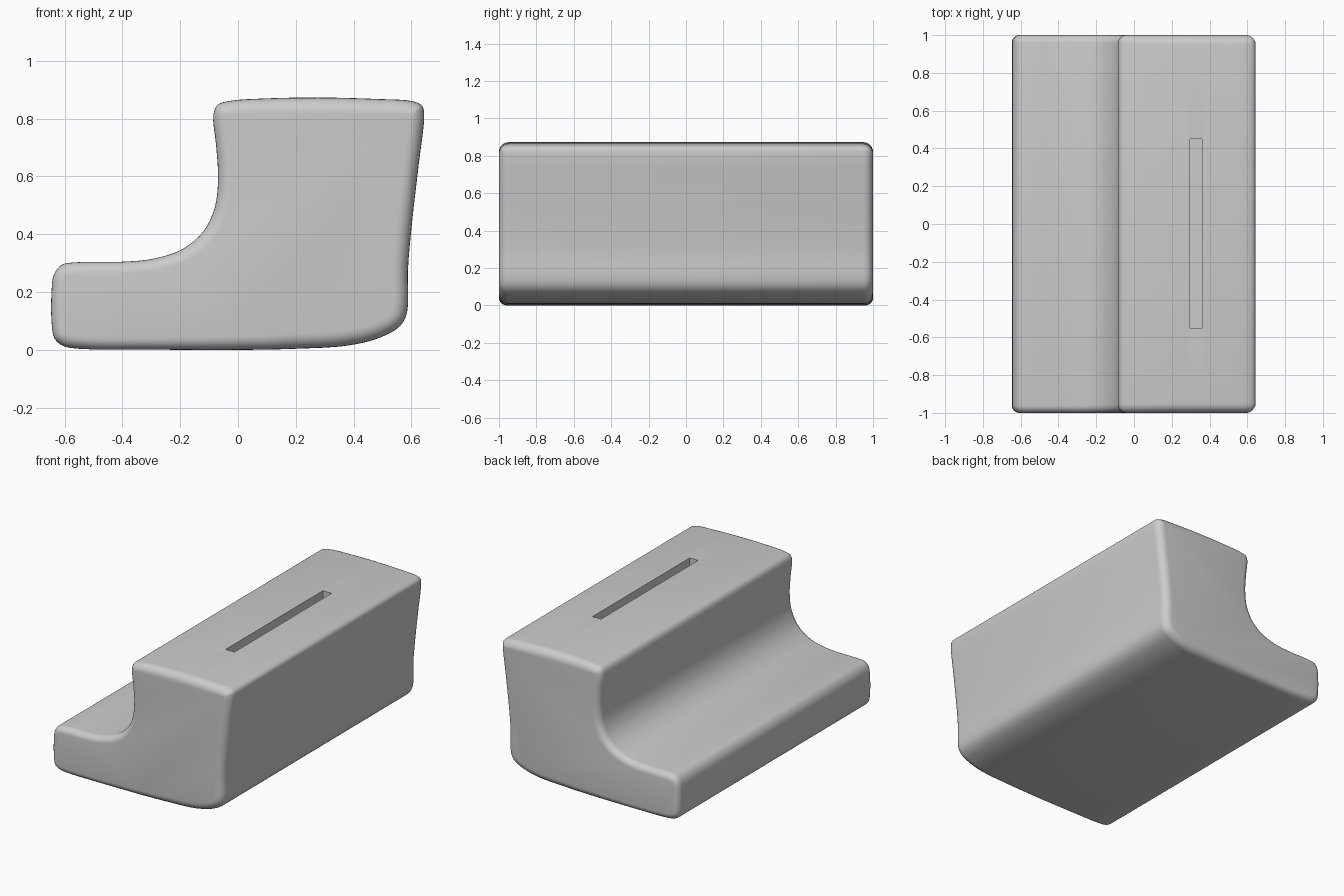
import bpy, bmesh, math
from mathutils import Vector

if "Cube" in bpy.data.objects:
    bpy.data.objects.remove(bpy.data.objects["Cube"])

# Boot-shaped side profile (x, z), counter-clockwise
PROFILE = [(-.55, .004), (-.3, .001), (0, .0), (.2, .004), (.38, .015), (.49, .042),
           (.56, .082), (.585, .13), (.588, .28), (.603, .45), (.625, .64), (.644, .82),
           (.636, .845), (.605, .86), (.48, .868), (.28, .873), (.1, .87), (-.03, .861),
           (-.07, .848), (-.085, .815), (-.075, .7), (-.069, .59), (-.081, .49),
           (-.12, .41), (-.19, .35), (-.29, .316), (-.4, .305), (-.56, .303),
           (-.61, .294), (-.637, .26), (-.645, .2), (-.645, .1), (-.635, .04), (-.605, .014)]


def smooth_loop(pts, steps):
    """Closed centripetal spline through the points."""
    pts = [Vector(p) for p in pts]
    out, n = [], len(pts)
    for i in range(n):
        p = [pts[(i + k) % n] for k in (-1, 0, 1, 2)]
        t = [0]
        for a, b in zip(p, p[1:]):
            t.append(t[-1] + (b - a).length ** .5)
        for s in range(steps):
            u = t[1] + (t[2] - t[1]) * s / steps
            q = p
            for level in (1, 2):
                q = [(q[j] * (t[j + level] - u) + q[j + 1] * (u - t[j])) / (t[j + level] - t[j])
                     for j in range(len(q) - 1)]
            a1, a2 = q
            out.append((a1 * (t[2] - u) + a2 * (u - t[1])) / (t[2] - t[1]))
    return out


def add_object(name, bm):
    bmesh.ops.recalc_face_normals(bm, faces=bm.faces)
    mesh = bpy.data.meshes.new(name)
    bm.to_mesh(mesh)
    bm.free()
    obj = bpy.data.objects.new(name, mesh)
    bpy.context.collection.objects.link(obj)
    return obj


# Body: profile swept along y with rounded end rims
loop = smooth_loop(PROFILE, 4)
n = len(loop)
normals = []
for i in range(n):
    d = loop[(i + 1) % n] - loop[i - 1]
    normals.append(Vector((-d.y, d.x)).normalized())
stations = [(-1, k * math.pi / 12) for k in range(6, -1, -1)]
stations += [(1, k * math.pi / 12) for k in range(7)]
bm = bmesh.new()
rings = []
for side, a in stations:
    ring = []
    for p, nm in zip(loop, normals):
        r = .04 + .012 * min(1, max(0, (p.x + .3) / .5))
        q = p + nm * r * (1 - math.cos(a))
        ring.append(bm.verts.new((q.x, side * (1 - r + r * math.sin(a)), q.y)))
    rings.append(ring)
for a, b in zip(rings, rings[1:]):
    for i in range(n):
        j = (i + 1) % n
        bm.faces.new((a[i], a[j], b[j], b[i]))
bm.faces.new(rings[0])
bm.faces.new(rings[-1])
body = add_object("boot_body", bm)

# Slot cut into the top
bm = bmesh.new()
bmesh.ops.create_cube(bm, size=1)
bmesh.ops.scale(bm, vec=(.062, 1, .4), verts=bm.verts)
bmesh.ops.translate(bm, vec=(.328, -.05, .87), verts=bm.verts)
cutter = add_object("slot_cutter", bm)
cutter.hide_render = True
cutter.hide_viewport = False
cutter.display_type = 'WIRE'

mod = body.modifiers.new("slot", 'BOOLEAN')
mod.operation = 'DIFFERENCE'
mod.solver = 'EXACT'
mod.object = cutter
bpy.context.view_layer.objects.active = body
body.select_set(True)
bpy.ops.object.modifier_apply(modifier="slot")
bpy.data.objects.remove(cutter)
bpy.ops.object.shade_smooth_by_angle(angle=math.radians(40))
